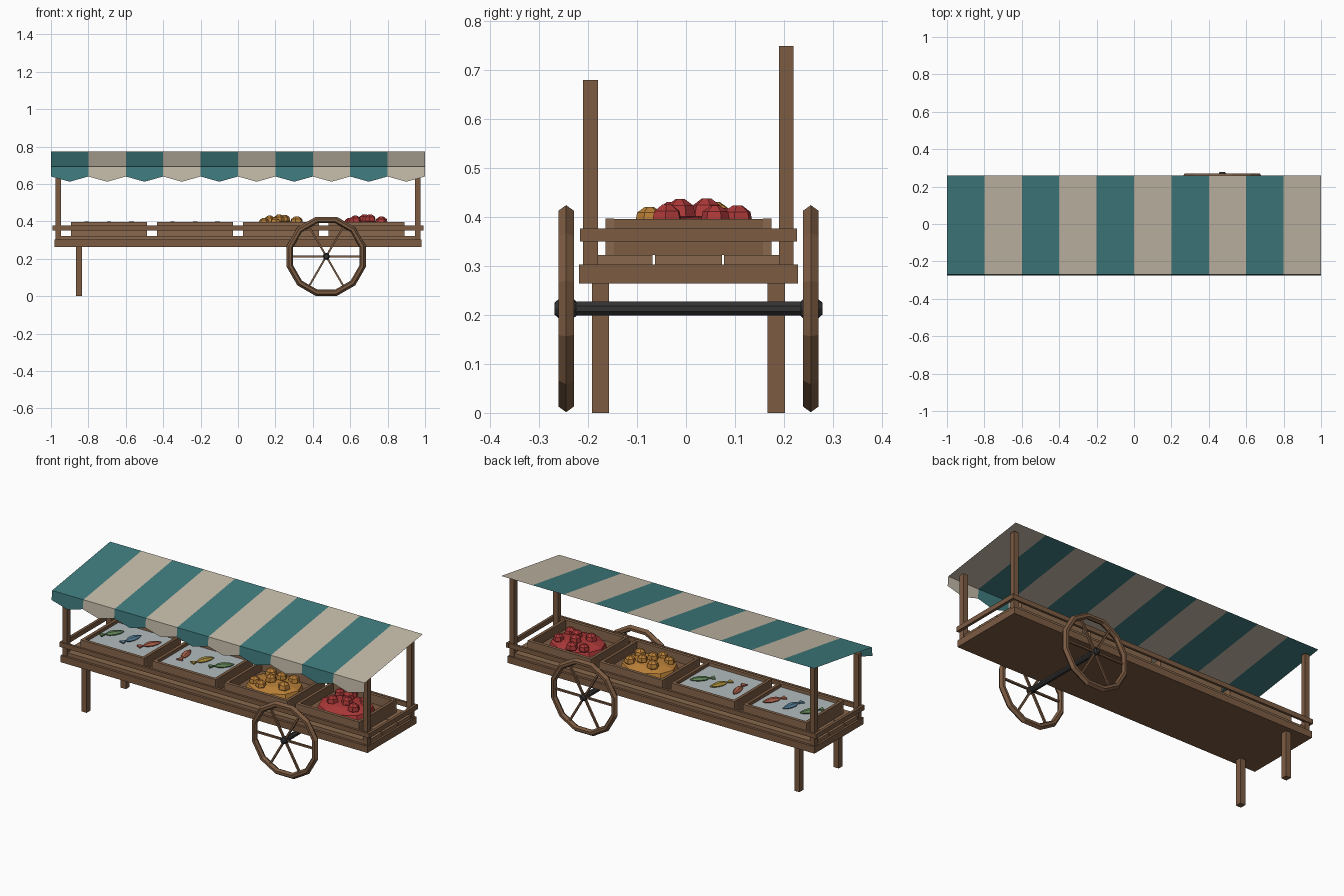
import bpy, math, random
from mathutils import Vector, Matrix

if "Cube" in bpy.data.objects:
    bpy.data.objects.remove(bpy.data.objects["Cube"])
random.seed(4)
YC = 0.005  # cart centre line

def mat(name, r, g, b):
    m = bpy.data.materials.new(name)
    m.diffuse_color = (r, g, b, 1)
    m.use_nodes = True
    m.node_tree.nodes["Principled BSDF"].inputs["Base Color"].default_value = m.diffuse_color
    return m

WOOD = mat("wood", .2, .105, .055)
PALE = mat("pale_wood", .25, .14, .075)
DARK = mat("dark_iron", .035, .033, .033)
TEAL = mat("teal_cloth", .05, .2, .21)
CREAM = mat("cream_cloth", .55, .49, .39)
ICE = mat("ice", .45, .5, .52)
ORANGE = mat("orange_fruit", .5, .22, .04)
RED = mat("red_fruit", .42, .04, .04)
FISH = {"green": mat("green_fish", .12, .24, .1), "blue": mat("blue_fish", .1, .22, .33),
        "red": mat("red_fish", .42, .12, .07), "yellow": mat("yellow_fish", .4, .28, .05)}

def mesh(name, verts, faces, mats, idx=None):
    me = bpy.data.meshes.new(name)
    me.from_pydata(verts, [], faces)
    for m in mats:
        me.materials.append(m)
    if idx:
        me.polygons.foreach_set("material_index", idx)
    me.update()
    o = bpy.data.objects.new(name, me)
    bpy.context.collection.objects.link(o)
    return o

def box(name, x0, x1, y0, y1, z0, z1, m=WOOD):
    v = [(x, y, z) for x in (x0, x1) for y in (y0, y1) for z in (z0, z1)]
    f = [(0, 1, 3, 2), (4, 6, 7, 5), (0, 4, 5, 1), (2, 3, 7, 6), (0, 2, 6, 4), (1, 5, 7, 3)]
    return mesh(name, v, f, [m])

def lathe(name, prof, n, m, centre, closed=False, phase=0.0, scale=(1, 1), rot=None):
    """Revolve (radius, axial) profile around the y axis."""
    k = len(prof)
    R = rot or Matrix.Identity(3)
    v = []
    for i in range(n):
        a = 2 * math.pi * i / n + phase
        for r, h in prof:
            v.append(Vector(centre) + R @ Vector((r * math.cos(a) * scale[0], h, r * math.sin(a) * scale[1])))
    f = [(i * k + j, i * k + (j + 1) % k, (i + 1) % n * k + (j + 1) % k, (i + 1) % n * k + j)
         for i in range(n) for j in range(k if closed else k - 1)]
    if not closed:
        f += [tuple(i * k for i in range(n)), tuple(i * k + k - 1 for i in reversed(range(n)))]
    return mesh(name, v, f, [m])

# Bed and deck planks
box("bed_frame", -.982, .982, YC - .224, YC + .224, .264, .303)
for i in (-1, 0, 1):
    y = YC + i * .1415
    box("deck_plank", -.97, .97, y - .0685, y + .0685, .303, .323, PALE)

# Legs, posts and rails, mirrored
for s in (-1, 1):
    y = YC + s * .1795
    box("leg", -.867, -.834, y - .0175, y + .0175, 0, .27)
    box("end_rail", s * .983 - .008, s * .983 + .008, YC - .222, YC + .222, .35, .377)
    yr = YC + s * .214
    box("side_rail", -.977, .977, yr - .007, yr + .007, .35, .377)
    for t in (-1, 1):
        yp = YC + s * .2
        box("post", t * .961 - .015, t * .961 + .015, yp - .015, yp + .015, .3, .68 if s < 0 else .75)

# Wheels with hexagonal rim section, spokes and hub
WX, WZ = .472, .213
for s in (-1, 1):
    yw = YC + s * .25
    rim = [(.219, 0), (.207, .016), (.192, .016), (.184, 0), (.192, -.016), (.207, -.016)]
    lathe("wheel_rim", rim, 12, WOOD, (WX, yw, WZ), True, math.radians(15))
    hub = [(.012, -.024), (.019, -.016), (.019, .016), (.012, .024)]
    lathe("wheel_hub", hub, 8, DARK, (WX, yw, WZ))
    for i in range(6):
        sp = box("spoke", .01, .19, -.006, .006, -.005, .005)
        sp.matrix_world = Matrix.Translation((WX, yw, WZ)) @ Matrix.Rotation(math.radians(60 * i), 4, 'Y')
lathe("axle", [(.0155, -.24), (.0155, .24)], 8, DARK, (WX, YC, WZ), phase=math.pi / 8)

# Striped awning sheet with pointed valance
verts, faces, idx = [], [], []
for i in range(10):
    x, b = -1 + i * .2, len(verts)
    verts += [(x, .26, .773), (x + .2, .26, .773), (x + .2, -.27, .693), (x, -.27, .693),
              (x, -.275, .64), (x + .1, -.275, .612), (x + .2, -.275, .64)]
    faces += [(b + 3, b + 2, b + 1, b), (b + 3, b + 4, b + 5, b + 6, b + 2)]
    idx += [i % 2, i % 2]
mesh("awning", verts, faces, [TEAL, CREAM], idx)

# Crates: four walls and a floor
CX, HW, HD, T = [-.69, -.23, .23, .687], .203, .17, .018
for cx in CX:
    for s in (-1, 1):
        box("crate_side", cx - HW, cx + HW, YC + s * (HD - T / 2) - T / 2, YC + s * (HD - T / 2) + T / 2, .323, .397, PALE)
        xe = cx + s * (HW - T / 2)
        box("crate_end", xe - T / 2, xe + T / 2, YC - HD + T, YC + HD - T, .323, .396)
    box("crate_floor", cx - HW + T, cx + HW - T, YC - HD + T, YC + HD - T, .323, .345)

# Fish on ice
UP = Matrix.Rotation(math.pi / 2, 3, 'X')
for cx, cols, angs in ((CX[0], ("green", "blue", "red"), (55, 75, 60)), (CX[1], ("red", "yellow", "green"), (100, 65, 45))):
    box("ice_bed", cx - HW + T, cx + HW - T, YC - HD + T, YC + HD - T, .345, .378, ICE)
    for i, c in enumerate(cols):
        R = Matrix.Rotation(math.radians(angs[i] - 90), 3, 'Z')
        p = Vector((cx + (i - 1) * .12, YC + .02, .386))
        lathe("fish_body", [(.004, -.05), (.018, -.025), (.021, .005), (.014, .035), (.004, .055)], 6,
              FISH[c], p, scale=(1, .7), rot=R)
        tail = [(0, -.045, .004), (-.018, -.077, .004), (.018, -.077, .004),
                (0, -.045, -.004), (-.018, -.077, -.004), (.018, -.077, -.004)]
        mesh("fish_tail", [p + R @ Vector(t) for t in tail],
             [(0, 1, 2), (3, 5, 4), (0, 3, 4, 1), (1, 4, 5, 2), (2, 5, 3, 0)], [FISH[c]])

# Fruit heaped on low mounds
SPOTS = [(-.09, .07), (-.01, .03), (-.03, .1), (.085, .05), (-.06, -.05), (.08, -.06), (.02, -.03)]
for cx, m, f in ((CX[2], ORANGE, -1), (CX[3], RED, 1)):
    lathe("fruit_mound", [(.165, -.03), (.15, .012), (.09, .03), (.02, .036)], 10, m,
          (cx, YC, .365), scale=(1, .85), rot=UP)
    for px, py in SPOTS:
        r = random.uniform(.029, .034)
        z = .413 - 1.4 * (px * px + py * py)
        lathe("fruit", [(.35 * r, -.9 * r), (r, -.3 * r), (.85 * r, .4 * r), (.3 * r, .8 * r)], 6, m,
              (cx + px, YC + .01 + f * py * .9, z), phase=random.random(), rot=UP)
